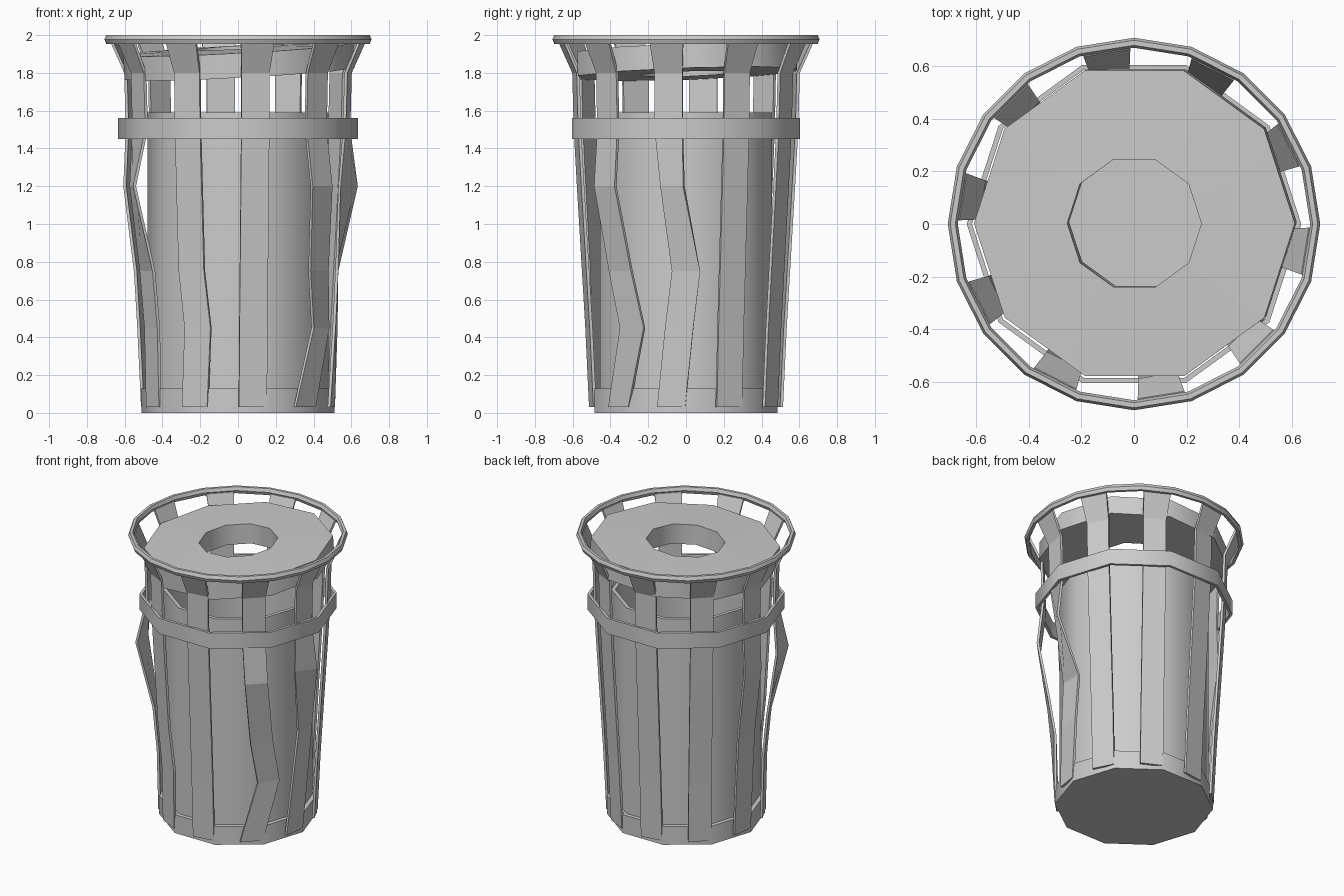
import bpy
import bmesh
from math import sin, cos, radians, tau
from mathutils import Vector

cube = bpy.data.objects.get("Cube")
if cube:
    bpy.data.objects.remove(cube)

SIDES = 10

grey = bpy.data.materials.new("painted_grey_metal")
grey.use_nodes = True
grey.diffuse_color = (0.6, 0.6, 0.6, 1)
grey.node_tree.nodes["Principled BSDF"].inputs["Base Color"].default_value = (0.6, 0.6, 0.6, 1)


def finish(name, bm, smooth_angle=None):
    bmesh.ops.recalc_face_normals(bm, faces=bm.faces)
    mesh = bpy.data.meshes.new(name)
    bm.to_mesh(mesh)
    bm.free()
    mesh.materials.append(grey)
    obj = bpy.data.objects.new(name, mesh)
    bpy.context.collection.objects.link(obj)
    if smooth_angle:
        bpy.ops.object.select_all(action="DESELECT")
        obj.select_set(True)
        bpy.context.view_layer.objects.active = obj
        bpy.ops.object.shade_smooth_by_angle(angle=radians(smooth_angle))
    return obj


def skin(bm, rings, wrap):
    """Bridge consecutive vertex rings; wrap joins last to first, else cap."""
    pairs = list(zip(rings, rings[1:]))
    if wrap:
        pairs.append((rings[-1], rings[0]))
    for a, b in pairs:
        for i in range(len(a)):
            j = (i + 1) % len(a)
            bm.faces.new((a[i], a[j], b[j], b[i]))
    if not wrap:
        bm.faces.new(rings[0])
        bm.faces.new(rings[-1])


def lathe(name, profile, sides=SIDES, wrap=False, smooth_angle=40):
    bm = bmesh.new()
    rings = [[bm.verts.new((r * cos(tau * i / sides), r * sin(tau * i / sides), z))
              for i in range(sides)] for r, z in profile]
    skin(bm, rings, wrap)
    return finish(name, bm, smooth_angle)


# Base, hollow inner bin and the band around the slats
lathe("base", [(0.51, 0), (0.51, 0.13)])
lathe("inner_bin", [(0.48, 0.12), (0.48, 1.59), (0.455, 1.59), (0.455, 0.15)])
lathe("band", [(0.635, 1.45), (0.635, 1.56), (0.615, 1.56), (0.615, 1.45)], wrap=True)

# Top rim: a slim six-sided tube with its point outwards
tube = [(0.688 + 0.019 * cos(tau * k / 6), 1.977 + 0.0265 * sin(tau * k / 6)) for k in range(6)]
lathe("top_rim", tube, sides=20, wrap=True)

# Lid with a central hole, sitting slightly crooked
lid = lathe("lid", [(0.61, -0.065), (0.61, 0.065), (0.255, 0.075), (0.255, -0.065)], wrap=True)
lid.location = (0.005, 0.005, 1.86)
lid.rotation_euler = (radians(2), radians(-3), 0)

# Slats: rows of (height, radius, width), and dents as row: (turn, push, twist)
ROWS = [(0.03, 0.5, 0.15), (0.45, 0.52, 0.15), (0.75, 0.538, 0.15), (1.2, 0.565, 0.15),
        (1.5, 0.582, 0.15), (1.8, 0.59, 0.15), (1.97, 0.665, 0.18)]
DENTS = {
    171: {3: (0, 0.03, 0)},
    207: {1: (0, -0.01, 0), 3: (0, 0.06, -20)},
    243: {1: (3, 0, 0)},
    315: {1: (12, 0, 0), 2: (6, 0.01, 0), 3: (1, 0.05, 0)},
    351: {1: (5, -0.005, 0), 2: (9, -0.015, 0), 3: (2, 0.022, -30)},
}


def slat(number, angle):
    bm = bmesh.new()
    rings = []
    for row, (z, radius, width) in enumerate(ROWS):
        turn, push, twist = DENTS.get(angle, {}).get(row, (0, 0, 0))
        a = radians(angle + turn)
        facing = a + radians(twist)
        centre = Vector((cos(a), sin(a), 0)) * (radius + push) + Vector((0, 0, z))
        out = Vector((cos(facing), sin(facing), 0))
        side = Vector((-sin(facing), cos(facing), 0))
        rings.append([bm.verts.new(centre + side * s * width / 2 + out * t * 0.008)
                      for s, t in ((-1, -1), (1, -1), (1, 1), (-1, 1))])
    skin(bm, rings, wrap=False)
    finish(f"slat_{number}", bm)


for n in range(SIDES):
    slat(n + 1, 27 + 36 * n)
